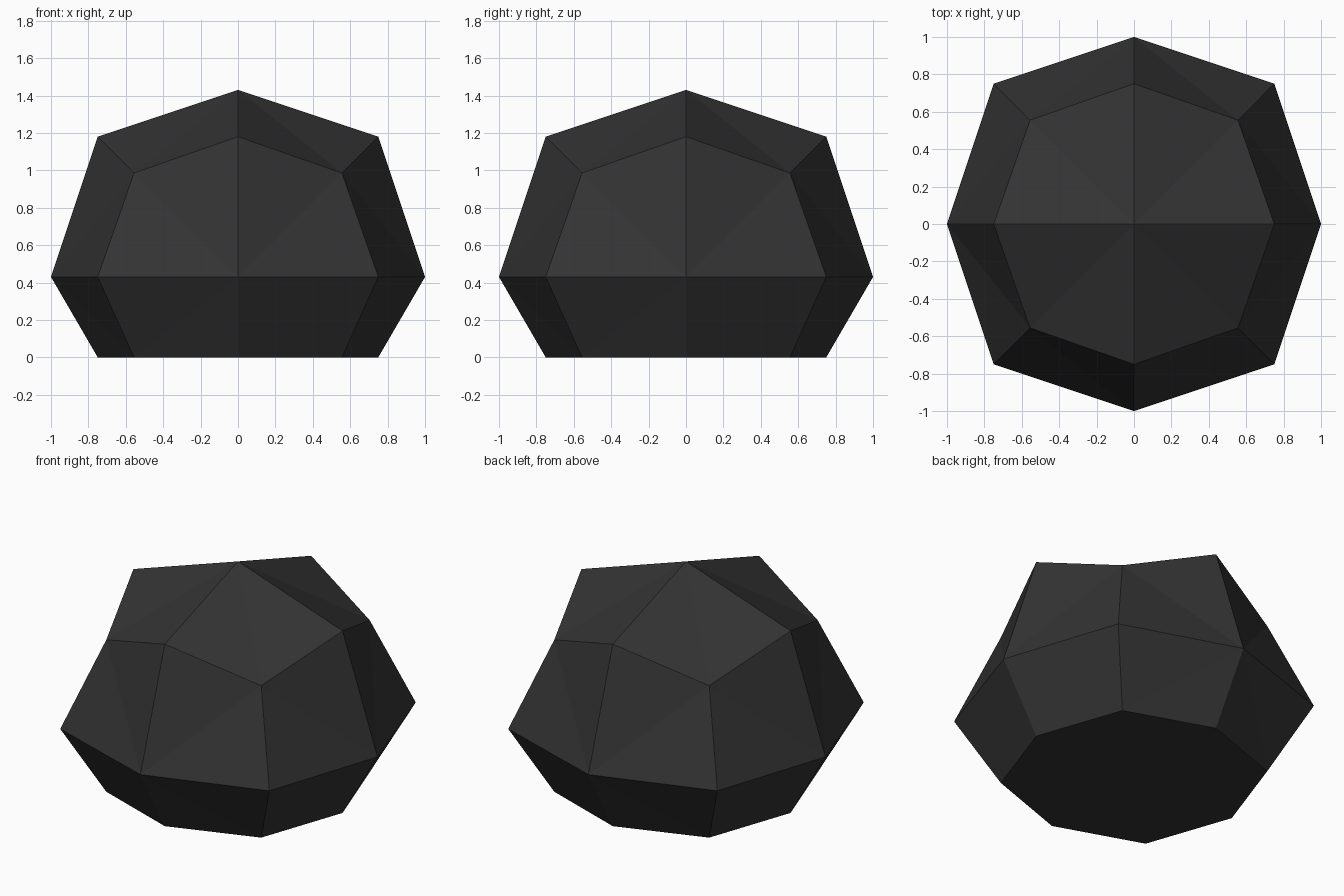
import bpy, bmesh
from mathutils import Vector

if "Cube" in bpy.data.objects:
    bpy.data.objects.remove(bpy.data.objects["Cube"])

BASE = 0.43  # height of the widest ring above the flat base

mat = bpy.data.materials.new("charcoal grey")
mat.diffuse_color = (0.033, 0.033, 0.033, 1)
mat.use_nodes = True
mat.node_tree.nodes["Principled BSDF"].inputs["Base Color"].default_value = mat.diffuse_color

# Faceted boulder: a cube divided once and rounded
bm = bmesh.new()
bmesh.ops.create_cube(bm, size=2)
bmesh.ops.subdivide_edges(bm, edges=bm.edges[:], cuts=1, use_grid_fill=True)

# Kind of point: 1 = face centre, 2 = edge middle, 3 = corner
kind = {v: sum(abs(c) > 0.5 for c in v.co) for v in bm.verts}
for v, k in kind.items():
    v.co *= {1: 1.0, 2: 0.75, 3: 5 / 9}[k]

# Crease each facet from face centre to corner
for f in bm.faces[:]:
    centre = next(v for v in f.verts if kind[v] == 1)
    corner = next(v for v in f.verts if kind[v] == 3)
    bmesh.utils.face_split(f, centre, corner)

# Flatten the underside and stand it on the ground
for v in bm.verts:
    v.co.z = max(v.co.z, -BASE) + BASE
bottom = [f for f in bm.faces if all(v.co.z < 1e-4 for v in f.verts)]
bmesh.ops.dissolve_faces(bm, faces=bottom)
bmesh.ops.recalc_face_normals(bm, faces=bm.faces[:])

mesh = bpy.data.meshes.new("boulder")
bm.to_mesh(mesh)
bm.free()
mesh.materials.append(mat)
bpy.context.collection.objects.link(bpy.data.objects.new("boulder", mesh))
